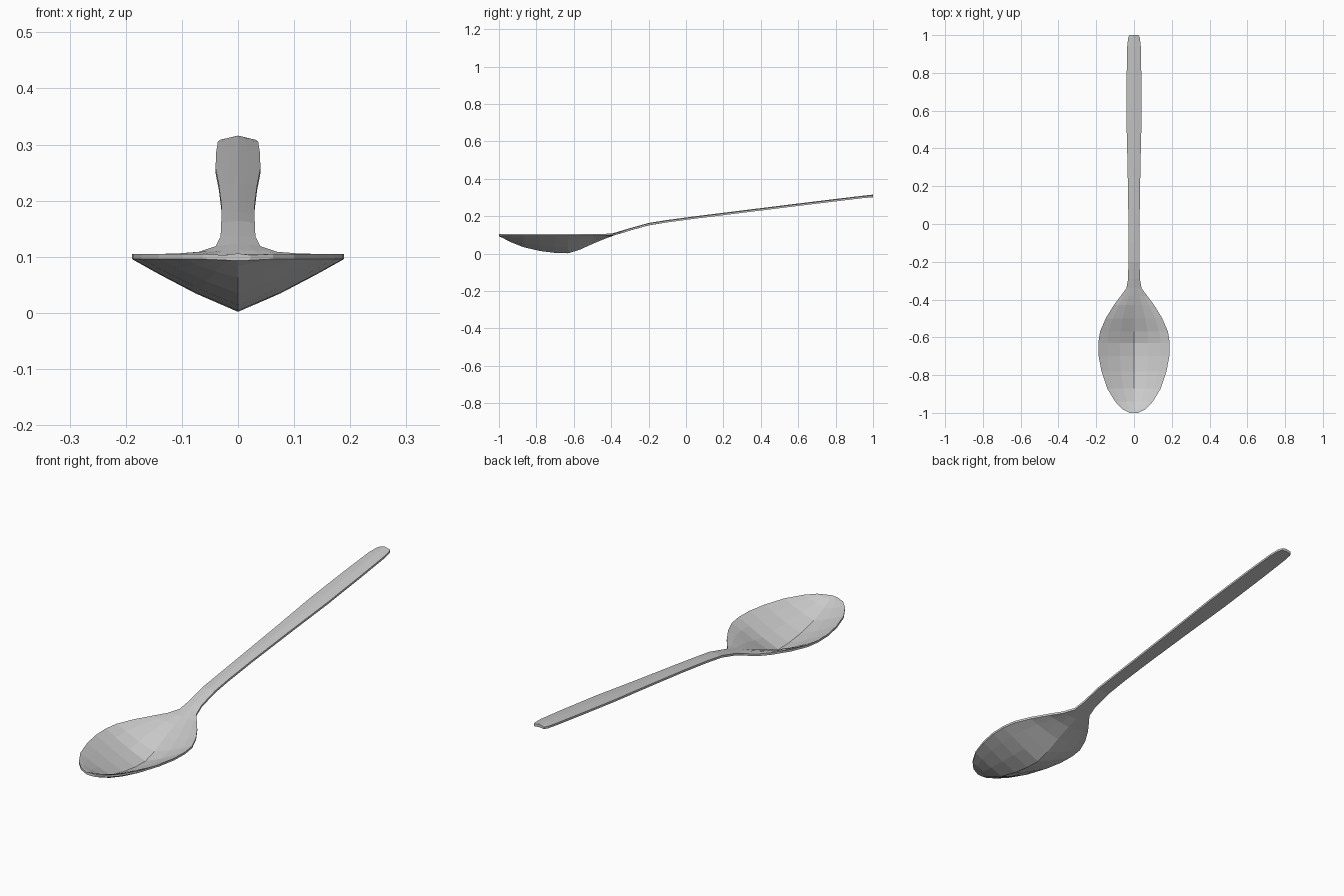
import bpy, bmesh

# Stations along the spoon: y, half width, rim height, underside centre height
STATIONS = [
    (-1.00, 0.022, 0.103, 0.093),
    (-0.98, 0.062, 0.105, 0.084),
    (-0.94, 0.100, 0.105, 0.063),
    (-0.87, 0.142, 0.105, 0.035),
    (-0.78, 0.172, 0.105, 0.014),
    (-0.70, 0.187, 0.105, 0.004),
    (-0.63, 0.189, 0.105, 0.002),
    (-0.57, 0.180, 0.105, 0.020),
    (-0.50, 0.150, 0.105, 0.052),
    (-0.43, 0.107, 0.106, 0.081),
    (-0.38, 0.070, 0.109, 0.099),
    (-0.34, 0.040, 0.119, 0.111),
    (-0.29, 0.031, 0.136, 0.126),
    (-0.20, 0.030, 0.161, 0.151),
    (-0.10, 0.029, 0.176, 0.167),
    (0.05, 0.030, 0.196, 0.187),
    (0.30, 0.034, 0.227, 0.218),
    (0.55, 0.040, 0.258, 0.249),
    (0.78, 0.039, 0.286, 0.277),
    (0.94, 0.036, 0.305, 0.296),
    (0.985, 0.031, 0.309, 0.301),
    (1.00, 0.024, 0.310, 0.303),
]
ACROSS = [-1, -0.75, -0.4, 0, 0.4, 0.75, 1]
THICK = 0.013   # metal thickness at the centre line
EDGE = 0.009    # metal thickness at the rim


def section(y, w, rim, floor):
    """Closed cross-section: upper surface left to right, underside back."""
    def row(edge_z, mid_z, us):
        return [(u * w, y, edge_z + (mid_z - edge_z) * (1 - abs(u) ** 1.15)) for u in us]
    return (row(rim, floor + THICK, ACROSS)
            + row(rim - EDGE, floor, reversed(ACROSS)))


# Spoon: bowl, neck and handle lofted as one continuous piece
bm = bmesh.new()
rings = [[bm.verts.new(p) for p in section(*s)] for s in STATIONS]
n = len(rings[0])
for a, b in zip(rings, rings[1:]):
    for i in range(n):
        j = (i + 1) % n
        bm.faces.new((a[i], a[j], b[j], b[i]))
# End caps as strips between upper and lower surface
for ring in (rings[0], rings[-1]):
    for i in range(len(ACROSS) - 1):
        bm.faces.new((ring[i], ring[i + 1], ring[n - 2 - i], ring[n - 1 - i]))
bmesh.ops.recalc_face_normals(bm, faces=bm.faces)

mesh = bpy.data.meshes.new("spoon")
bm.to_mesh(mesh)
bm.free()
spoon = bpy.data.objects.new("spoon", mesh)
bpy.context.collection.objects.link(spoon)

# Plain grey metal
metal = bpy.data.materials.new("grey metal")
metal.diffuse_color = (0.6, 0.6, 0.6, 1)
mesh.materials.append(metal)
